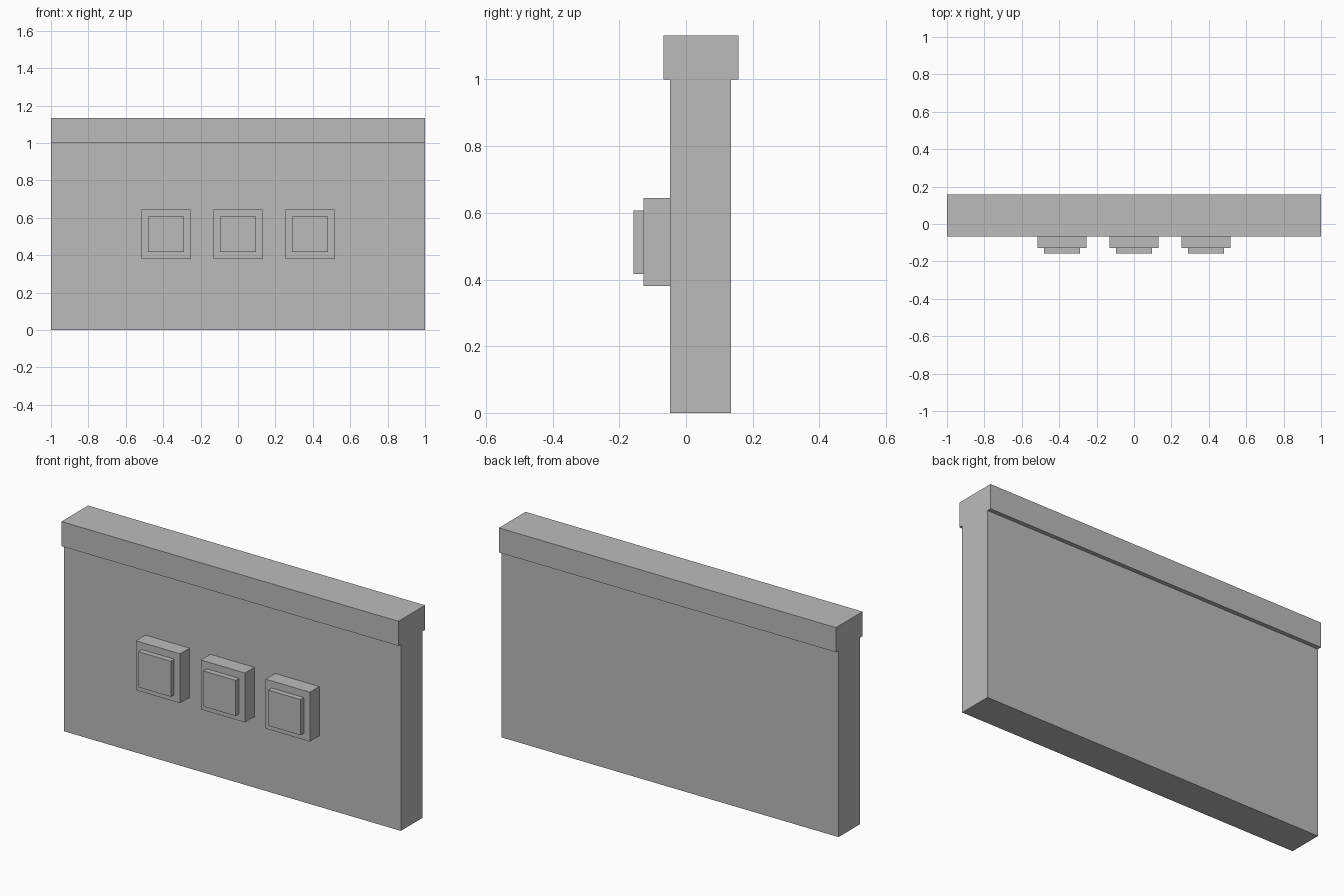
import bpy

cube = bpy.data.objects.get("Cube")
if cube:
    bpy.data.objects.remove(cube, do_unlink=True)

# Single plain grey
GREY = (0.5, 0.5, 0.5, 1)
grey = bpy.data.materials.new("plain_grey")
grey.use_nodes = True
grey.diffuse_color = GREY
grey.node_tree.nodes["Principled BSDF"].inputs["Base Color"].default_value = GREY


def box(name, x, y, z):
    """Box spanning the given (min, max) ranges."""
    spans = (x, y, z)
    bpy.ops.mesh.primitive_cube_add(size=1, location=[(a + b) / 2 for a, b in spans])
    ob = bpy.context.object
    ob.name = name
    ob.scale = [b - a for a, b in spans]
    bpy.ops.object.transform_apply(location=False, rotation=False, scale=True)
    ob.data.materials.append(grey)
    return ob


# Wall panel and overhanging cap
WALL_FRONT = -0.048
box("wall_panel", (-1, 1), (WALL_FRONT, 0.135), (0, 1))
box("top_cap", (-1, 1), (-0.068, 0.157), (1, 1.132))

# Row of three stepped blocks on the front
for side, cx in (("right", -0.385), ("middle", 0), ("left", 0.385)):
    box(side + "_block", (cx - 0.131, cx + 0.131), (-0.128, WALL_FRONT), (0.38, 0.645))
    box(side + "_block_face", (cx - 0.096, cx + 0.096), (-0.157, -0.128), (0.416, 0.607))
